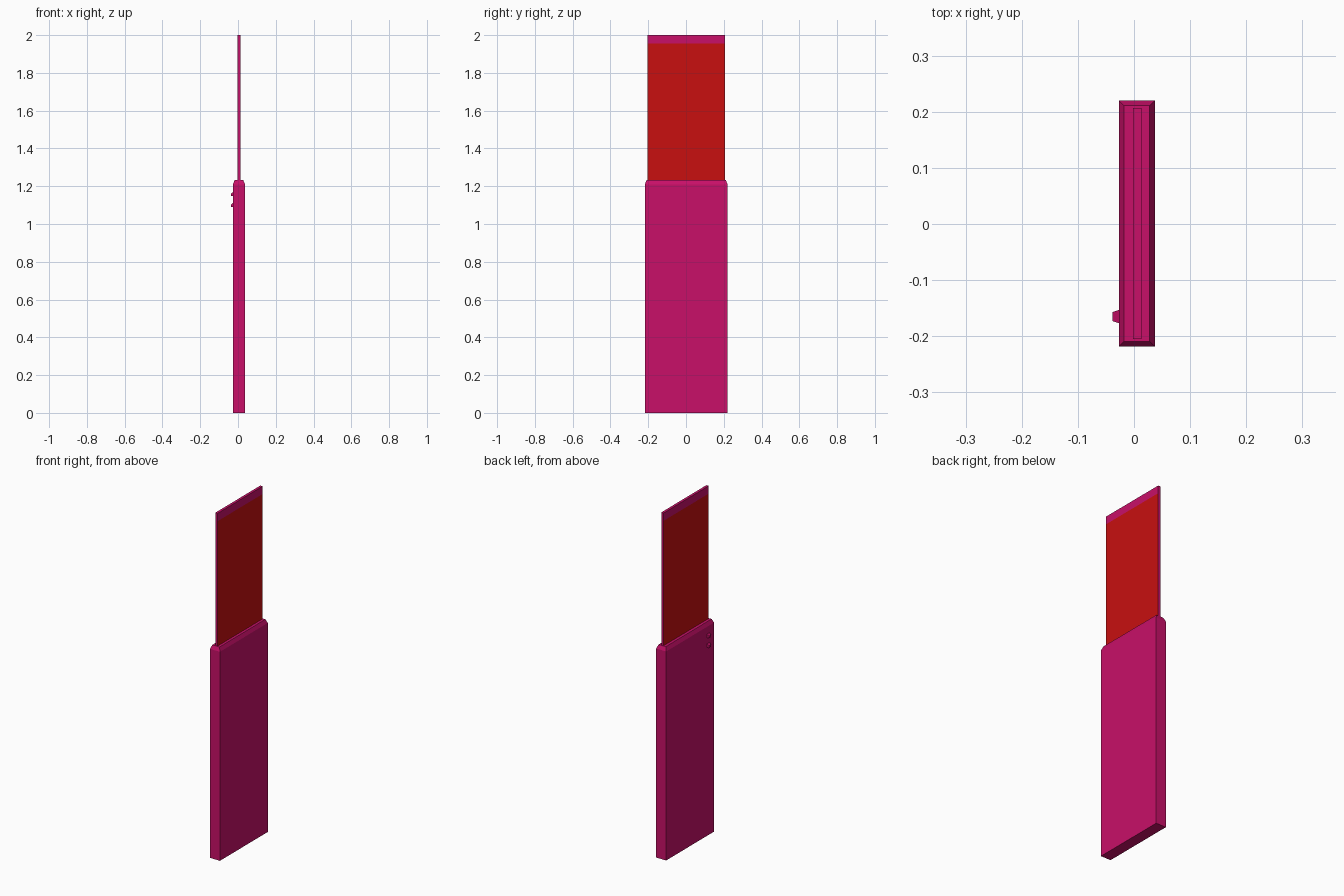
import bpy, bmesh
from mathutils import Vector

if "Cube" in bpy.data.objects:
    bpy.data.objects.remove(bpy.data.objects["Cube"], do_unlink=True)


def material(name, colour):
    mat = bpy.data.materials.new(name)
    mat.use_nodes = True
    mat.diffuse_color = colour
    mat.node_tree.nodes["Principled BSDF"].inputs["Base Color"].default_value = colour
    return mat


magenta = material("magenta", (0.58, 0.005, 0.14, 1))
red = material("red", (0.58, 0.005, 0.005, 1))


def box(bm, low, high):
    """Add a box between two corners."""
    low, high = Vector(low), Vector(high)
    verts = bmesh.ops.create_cube(bm, size=1)["verts"]
    bmesh.ops.scale(bm, vec=high - low, verts=verts)
    bmesh.ops.translate(bm, vec=(low + high) / 2, verts=verts)


def finish(bm, name, mats):
    bmesh.ops.recalc_face_normals(bm, faces=bm.faces)
    mesh = bpy.data.meshes.new(name)
    bm.to_mesh(mesh)
    bm.free()
    for mat in mats:
        mesh.materials.append(mat)
    obj = bpy.data.objects.new(name, mesh)
    bpy.context.collection.objects.link(obj)
    return obj


# Case: tall box whose top tapers in to a chamfered rim
bm = bmesh.new()
box(bm, (-0.027, -0.218, 0), (0.037, 0.22, 1.21))
top = max(bm.faces, key=lambda f: f.calc_center_median().z)
cap = bmesh.ops.extrude_discrete_faces(bm, faces=[top])["faces"][0]
bmesh.ops.translate(bm, vec=(0, 0, 0.022), verts=cap.verts)
centre = cap.calc_center_median()
for v in cap.verts:
    v.co.x -= 0.009 if v.co.x > centre.x else -0.009
    v.co.y -= 0.009 if v.co.y > centre.y else -0.009
finish(bm, "case", [magenta])

# Sliding panel: red on both broad faces below a magenta top band
bm = bmesh.new()
box(bm, (-0.002, -0.205, 1.15), (0.013, 0.207, 2))
bmesh.ops.bisect_plane(bm, geom=bm.verts[:] + bm.edges[:] + bm.faces[:],
                       plane_co=(0, 0, 1.955), plane_no=(0, 0, 1))
bm.normal_update()
for f in bm.faces:
    if abs(f.normal.x) > 0.9 and f.calc_center_median().z < 1.955:
        f.material_index = 1
finish(bm, "sliding_panel", [magenta, red])

# Two small wedge catches on the right side, near the top
for name, z in (("lower_catch", 1.09), ("upper_catch", 1.147)):
    bm = bmesh.new()
    box(bm, (-0.038, -0.178, z), (-0.024, -0.152, z + 0.024))
    for v in bm.verts:
        if v.co.x < -0.03:
            v.co.y += 0.005 if v.co.y < -0.165 else -0.005
            if v.co.z > z + 0.01:
                v.co.z -= 0.012
    finish(bm, name, [magenta])
